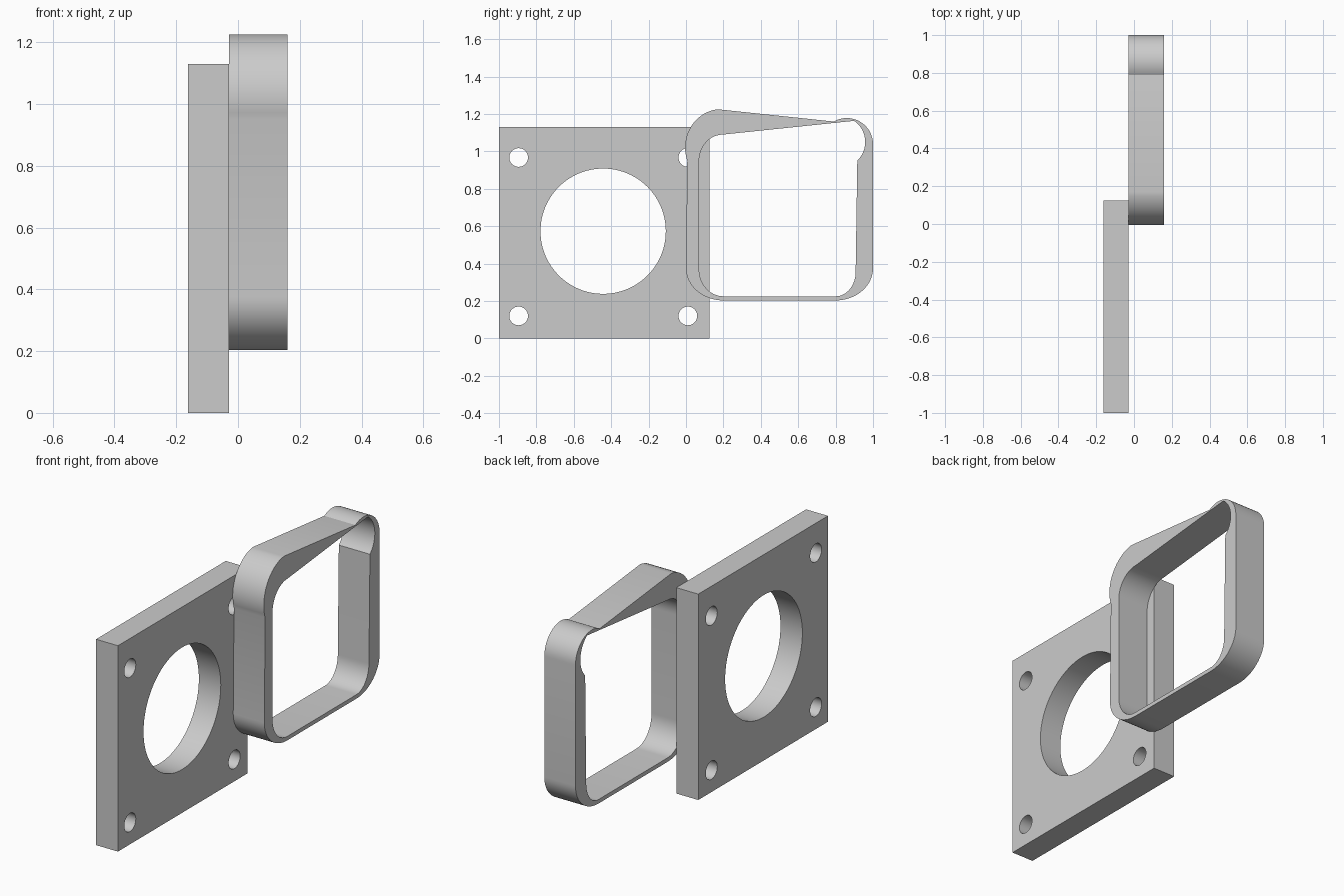
import bpy, bmesh
from math import sin, cos, radians

if "Cube" in bpy.data.objects:
    bpy.data.objects.remove(bpy.data.objects["Cube"])


def arc(cy, cz, ry, rz, a0, a1, n=16):
    """Points on an elliptical arc in the y-z plane."""
    out = []
    for i in range(n + 1):
        a = radians(a0 + (a1 - a0) * i / n)
        out.append((cy + ry * cos(a), cz + rz * sin(a)))
    return out


def circle(cy, cz, r, n):
    return arc(cy, cz, r, r, 0, 360, n)[:-1]


def extruded(name, loops, x0, x1):
    """Fill the y-z outlines (first is outer, rest are holes) and extrude along x."""
    cu = bpy.data.curves.new(name, 'CURVE')
    cu.dimensions = '2D'
    cu.fill_mode = 'BOTH'
    cu.extrude = (x1 - x0) / 2
    for pts in loops:
        sp = cu.splines.new('POLY')
        sp.points.add(len(pts) - 1)
        for p, (y, z) in zip(sp.points, pts):
            p.co = (y, z, 0, 1)
        sp.use_cyclic_u = True
    ob = bpy.data.objects.new(name, cu)
    ob.location.x = (x0 + x1) / 2
    ob.rotation_euler = (radians(90), 0, radians(90))
    bpy.context.collection.objects.link(ob)
    bpy.ops.object.select_all(action='DESELECT')
    ob.select_set(True)
    bpy.context.view_layer.objects.active = ob
    bpy.ops.object.convert(target='MESH')
    ob = bpy.context.object
    ob.name = name
    bm = bmesh.new()
    bm.from_mesh(ob.data)
    bmesh.ops.remove_doubles(bm, verts=bm.verts, dist=1e-5)
    bmesh.ops.recalc_face_normals(bm, faces=bm.faces)
    bm.to_mesh(ob.data)
    bm.free()
    bpy.ops.object.shade_smooth_by_angle(angle=radians(25))
    return ob


# square mounting plate with a central bore and four bolt holes
plate = [[(-1, 0), (0.125, 0), (0.125, 1.13), (-1, 1.13)],
         circle(-0.443, 0.573, 0.335, 96)]
for y in (-0.895, 0.01):
    for z in (0.12, 0.967):
        plate.append(circle(y, z, 0.05, 32))
extruded("mounting_plate", plate, -0.162, -0.029)

# uneven rounded frame: outer and inner outlines
outer = (arc(0.2, 0.375, 0.2, 0.172, 180, 270)
         + arc(0.8, 0.375, 0.2, 0.172, 270, 360)
         + arc(0.86, 1.038, 0.14, 0.14, 0, 120)
         + arc(0.19, 1.02, 0.195, 0.206, 96, 200))
inner = (arc(0.2, 0.37, 0.13, 0.145, 180, 270)
         + arc(0.8, 0.355, 0.107, 0.13, 270, 360)
         + arc(0.82, 1.05, 0.138, 0.138, -46, 55)
         + arc(0.2, 0.95, 0.13, 0.14, 90, 180))
extruded("gasket_frame", [outer, inner], -0.029, 0.16)
